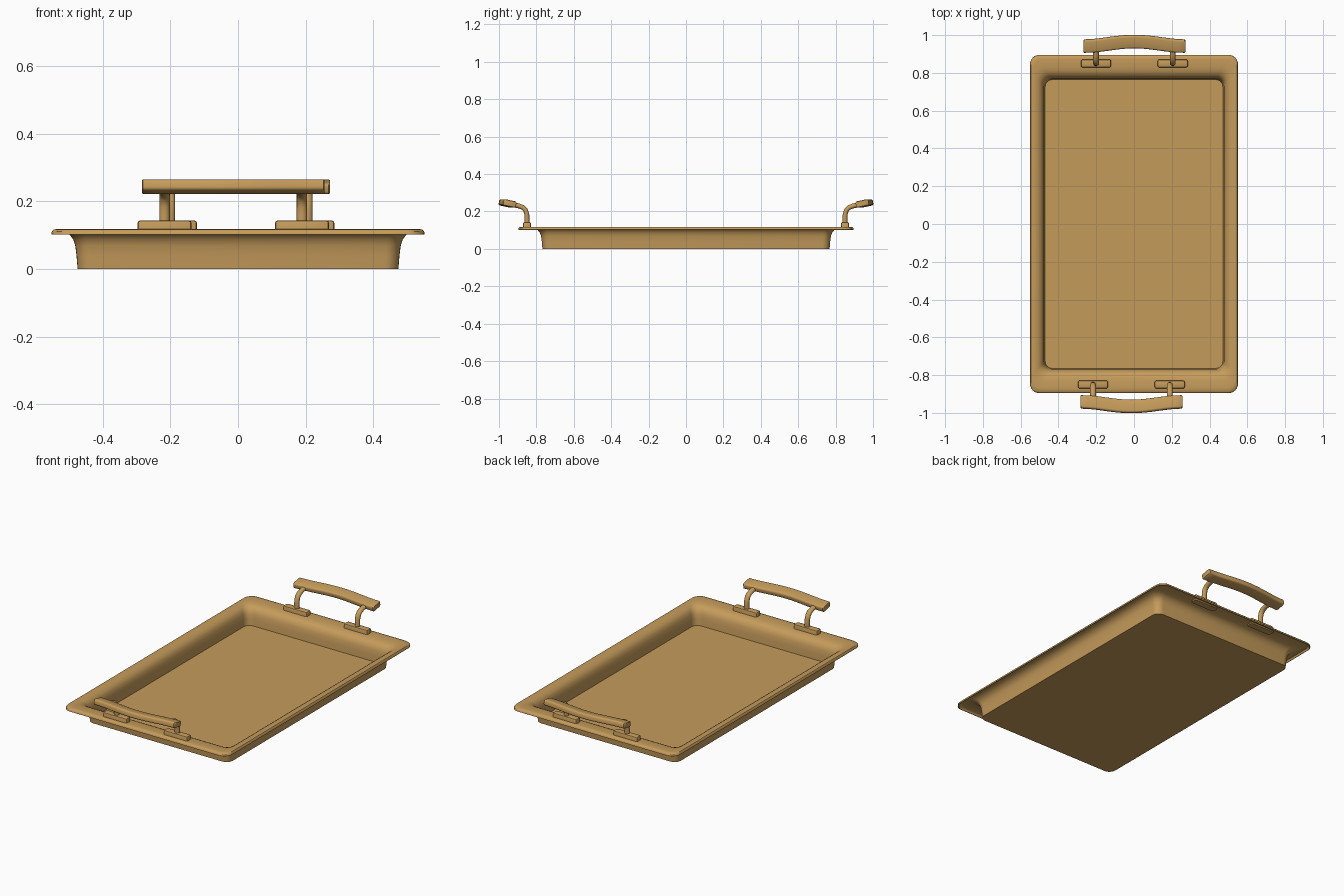
import bpy, bmesh, math
from mathutils import Vector, Matrix

if "Cube" in bpy.data.objects:
    bpy.data.objects.remove(bpy.data.objects["Cube"], do_unlink=True)

brass = bpy.data.materials.new("warm_brass")
brass.use_nodes = True
color = (0.56, 0.33, 0.105, 1)
brass.diffuse_color = color
brass.node_tree.nodes["Principled BSDF"].inputs["Base Color"].default_value = color


def finish(bm, name, angle=40, thickness=0):
    """Turn a bmesh into a shaded object, optionally as a thin sheet."""
    bmesh.ops.recalc_face_normals(bm, faces=bm.faces)
    mesh = bpy.data.meshes.new(name)
    bm.to_mesh(mesh)
    bm.free()
    mesh.materials.append(brass)
    obj = bpy.data.objects.new(name, mesh)
    bpy.context.collection.objects.link(obj)
    bpy.ops.object.select_all(action='DESELECT')
    obj.select_set(True)
    bpy.context.view_layer.objects.active = obj
    if thickness:
        mod = obj.modifiers.new("sheet", 'SOLIDIFY')
        mod.thickness = thickness
        mod.offset = 0
        mod.use_even_offset = True
        bpy.ops.object.modifier_apply(modifier=mod.name)
    bpy.ops.object.shade_smooth_by_angle(angle=math.radians(angle))
    return obj


def rounded_rect(hx, hy, r, steps):
    """Points of a rounded rectangle, counter-clockwise."""
    pts = []
    for i, (sx, sy) in enumerate([(1, 1), (-1, 1), (-1, -1), (1, -1)]):
        for k in range(steps + 1):
            a = math.pi / 2 * (i + k / steps)
            pts.append((sx * (hx - r) + r * math.cos(a), sy * (hy - r) + r * math.sin(a)))
    return pts


def loft(rings, cap_end=True):
    """Skin a series of closed rings."""
    bm = bmesh.new()
    loops = [[bm.verts.new(p) for p in ring] for ring in rings]
    for a, b in zip(loops, loops[1:]):
        for i in range(len(a)):
            j = (i + 1) % len(a)
            bm.faces.new((a[i], a[j], b[j], b[i]))
    bm.faces.new(loops[0][::-1])
    if cap_end:
        bm.faces.new(loops[-1])
    return bm


# Tray: floor, flared wall, rim and down-turned lip (half x, half y, radius, z)
profile = [
    (0.472, 0.766, 0.04, 0.002),
    (0.475, 0.769, 0.04, 0.04),
    (0.479, 0.773, 0.042, 0.07),
    (0.485, 0.780, 0.044, 0.088),
    (0.495, 0.792, 0.046, 0.102),
    (0.508, 0.808, 0.048, 0.110),
    (0.522, 0.830, 0.05, 0.115),
    (0.535, 0.870, 0.05, 0.116),
    (0.544, 0.888, 0.05, 0.115),
    (0.548, 0.893, 0.05, 0.110),
    (0.549, 0.894, 0.05, 0.102),
]
rings = [[(x, y, z) for x, y in rounded_rect(hx, hy, r, 6)] for hx, hy, r, z in profile]
finish(loft(rings, cap_end=False), "tray", thickness=0.004)


def grip():
    """Bowed, tilted bar across the top of a handle."""
    half, tilt = 0.27, math.radians(12)
    rings = []
    for t, s in [(-1, 0.85)] + [(-0.985 + 1.97 * k / 16, 1) for k in range(17)] + [(1, 0.85)]:
        y = 0.954 + 0.012 * math.cos(math.pi * t)
        slope = -0.012 * math.pi / half * math.sin(math.pi * t)
        ring = []
        for u, v in rounded_rect(0.035 * s, 0.017 * s, 0.010 * s, 3):
            dy = u * math.cos(tilt) - v * math.sin(tilt)
            dz = u * math.sin(tilt) + v * math.cos(tilt)
            ring.append((half * t - dy * slope, y + dy, 0.243 + dz))
        rings.append(ring)
    return loft(rings)


def post(x):
    """Round stem rising from the rim and bending outward to the grip."""
    p = [Vector((x, *q)) for q in [(0.85, 0.12), (0.85, 0.16), (0.851, 0.185), (0.858, 0.207),
                                   (0.873, 0.222), (0.895, 0.230), (0.94, 0.239)]]
    rings = []
    for i, c in enumerate(p):
        d = (p[min(i + 1, len(p) - 1)] - p[max(i - 1, 0)]).normalized()
        side = Vector((1, 0, 0))
        up = d.cross(side)
        angles = [math.tau * k / 16 for k in range(16)]
        rings.append([c + 0.0155 * math.cos(a) * side + 0.013 * math.sin(a) * up for a in angles])
    return loft(rings)


def pad(x):
    """Bevelled foot plate fixed through the rim."""
    bm = bmesh.new()
    bmesh.ops.create_cube(bm, size=1, matrix=Matrix.Translation((x, 0.85, 0.125))
                          @ Matrix.Diagonal((0.16, 0.042, 0.038, 1)))
    top = [e for e in bm.edges if all(v.co.z > 0.13 for v in e.verts)]
    sides = [e for e in bm.edges if abs(e.verts[0].co.z - e.verts[1].co.z) > 0.01]
    bmesh.ops.bevel(bm, geom=top + sides, offset=0.009, segments=2, affect='EDGES', profile=0.5)
    return bm


# Two handles, the front one turned around and set slightly to the right
for end, shift, turn in (("back", 0.002, 0), ("front", -0.014, math.pi)):
    place = Matrix.Translation((shift, 0, 0)) @ Matrix.Rotation(turn, 4, 'Z')
    parts = [(grip(), "grip")]
    for side, x in (("a", -0.203), ("b", 0.203)):
        parts += [(post(x), "post_" + side), (pad(x), "foot_plate_" + side)]
    for bm, name in parts:
        bm.transform(place)
        finish(bm, end + "_handle_" + name)
